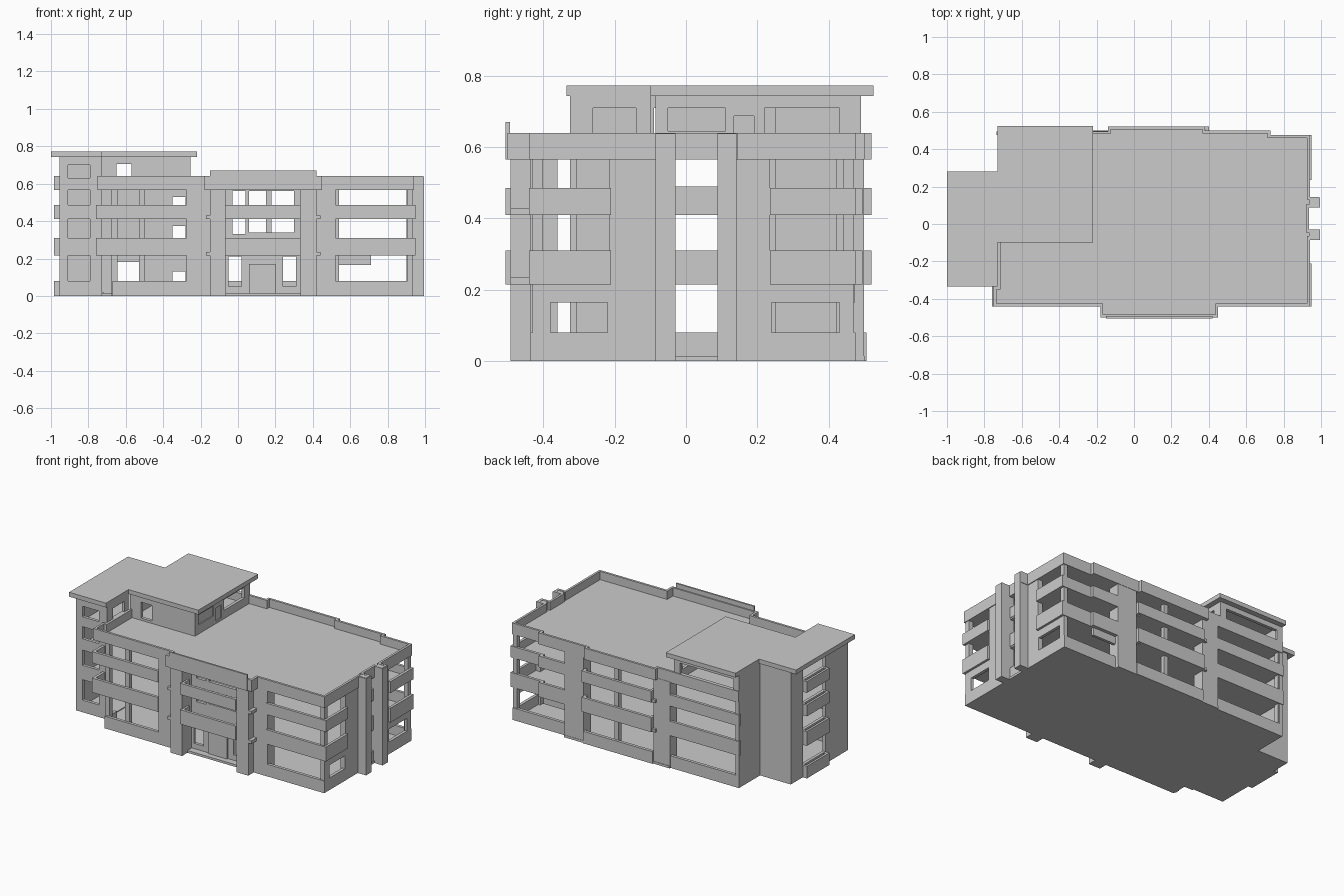
import bpy, bmesh
from mathutils import Vector

if "Cube" in bpy.data.objects:
    bpy.data.objects.remove(bpy.data.objects["Cube"])


def finish(name, bm):
    bmesh.ops.recalc_face_normals(bm, faces=bm.faces)
    me = bpy.data.meshes.new(name)
    bm.to_mesh(me)
    bm.free()
    ob = bpy.data.objects.new(name, me)
    bpy.context.collection.objects.link(ob)
    return ob


def extrude(bm, vec):
    r = bmesh.ops.extrude_face_region(bm, geom=bm.faces[:])
    bmesh.ops.translate(bm, vec=vec, verts=[v for v in r['geom'] if isinstance(v, bmesh.types.BMVert)])


def prism(name, path, z0, z1):
    bm = bmesh.new()
    bm.faces.new([bm.verts.new((x, y, z0)) for x, y in path])
    extrude(bm, (0, 0, z1 - z0))
    return finish(name, bm)


def box(name, x0, x1, y0, y1, z0, z1):
    return prism(name, [(x0, y0), (x1, y0), (x1, y1), (x0, y1)], z0, z1)


def inset(path, t, closed):
    """Mitred offset to the left of the path."""
    p = [Vector(q) for q in path]
    n, out = len(p), []
    for i in range(n):
        a = p[i] - p[i - 1] if (closed or i > 0) else p[1] - p[0]
        b = p[(i + 1) % n] - p[i] if (closed or i < n - 1) else a
        na, nb = Vector((-a.y, a.x)).normalized(), Vector((-b.y, b.x)).normalized()
        out.append(p[i] + (na + nb) * (t / (1 + na.dot(nb))))
    return out


def strip(name, path, t, z0, z1, closed=False):
    """Upright band of thickness t following a plan path."""
    bm = bmesh.new()
    a = [bm.verts.new((x, y, z0)) for x, y in path]
    b = [bm.verts.new((v.x, v.y, z0)) for v in inset(path, t, closed)]
    n = len(a)
    for i in range(n if closed else n - 1):
        j = (i + 1) % n
        bm.faces.new((a[i], a[j], b[j], b[i]))
    extrude(bm, (0, 0, z1 - z0))
    return finish(name, bm)


def wall(name, axis, pos, t, u0, u1, z0, z1, holes=()):
    """Wall running along an axis, with rectangular holes (u0, u1, z0, z1)."""
    us = sorted({u0, u1, *[h[0] for h in holes], *[h[1] for h in holes]})
    zs = sorted({z0, z1, *[h[2] for h in holes], *[h[3] for h in holes]})
    bm = bmesh.new()
    pt = (lambda u, z: (u, pos, z)) if axis == 'x' else (lambda u, z: (pos, u, z))
    g = [[bm.verts.new(pt(u, z)) for z in zs] for u in us]
    for i in range(len(us) - 1):
        for j in range(len(zs) - 1):
            cu, cz = (us[i] + us[i + 1]) / 2, (zs[j] + zs[j + 1]) / 2
            if not any(h[0] < cu < h[1] and h[2] < cz < h[3] for h in holes):
                bm.faces.new((g[i][j], g[i + 1][j], g[i + 1][j + 1], g[i][j + 1]))
    bmesh.ops.delete(bm, geom=[v for v in bm.verts if not v.link_faces], context='VERTS')
    extrude(bm, (0, t, 0) if axis == 'x' else (t, 0, 0))
    return finish(name, bm)


# Main block: floors, roof and parapet
outline = [(-.75, -.44), (-.18, -.44), (-.18, -.5), (.45, -.5), (.45, -.44), (.94, -.44),
           (.94, -.08), (.99, -.08), (.99, -.03), (.935, -.03), (.935, .09), (.99, .09),
           (.99, .145), (.94, .145), (.94, .475), (.73, .475), (.73, .5), (.38, .5),
           (.38, .52), (-.14, .52), (-.14, .495), (-.73, .495), (-.73, -.335), (-.75, -.335)]
floor_plan = inset(outline, .008, True)
for i, z in enumerate((.215, .41, .565)):
    prism(f"floor_slab_{i}", floor_plan, z, z + .02)
base = [(-.67, -.435), (-.15, -.435), (-.15, -.49), (-.07, -.49), (-.07, -.435), (.335, -.435),
        (.335, -.49), (.42, -.49), (.42, -.435), (.935, -.435), (.935, .475), (.54, .475),
        (.54, .5), (-.23, .5), (-.23, .49), (-.73, .49), (-.73, -.335), (-.67, -.335)]
prism("ground_slab", base, 0, .015)
strip("roof_parapet", outline, .015, .565, .64, True)
box("raised_front_parapet", -.15, .42, -.505, -.493, .565, .67)

# Balcony bands on the two upper floors
bands = {
    "front_left": [(-.76, -.33), (-.76, -.44), (-.275, -.44)],
    "front_centre": [(-.07, -.43), (-.07, -.505), (.335, -.505), (.335, -.43)],
    "right_front_corner": [(.51, -.44), (.95, -.44), (.95, -.21)],
    "right_back_corner": [(.95, .235), (.95, .475), (.73, .475), (.73, .495), (.54, .495)],
    "back_centre": [(.40, .48), (.40, .52), (-.11, .52), (-.11, .48)],
    "back_left": [(-.23, .495), (-.735, .495)],
}
for name, path in bands.items():
    for i, (z0, z1) in enumerate(((.215, .31), (.41, .485))):
        strip(f"{name}_band_{i}", path, .018, z0, z1)

# Ground floor sills
sills = {
    "front_left": [(-.67, -.335), (-.67, -.435), (-.275, -.435)],
    "front_right": [(.51, -.435), (.935, -.435)],
    "back_right": [(.935, .475), (.54, .475)],
    "back_centre": [(.40, .505), (-.11, .505)],
    "back_left": [(-.23, .49), (-.73, .49)],
}
for name, path in sills.items():
    strip(f"{name}_sill", path, .02, 0, .08)
box("back_ground_lintel", .54, .71, .455, .473, .165, .215)

# Full height piers and corner posts
for i, s in enumerate((-1, 1)):
    fx = lambda d: .135 + s * d
    for nm, d0, d1, y in (("inner", .2, .285, -.492), ("outer", .285, .385, -.436)):
        x0, x1 = sorted((fx(d0), fx(d1)))
        box(f"front_{nm}_pier_{i}", x0, x1, y, -.36, 0, .57)
box("front_left_side_pier", -.275, -.23, -.436, -.36, 0, .57)
box("back_right_pier", .40, .54, .42, .498, 0, .57)
box("back_left_pier", -.23, -.11, .42, .497, 0, .57)
for nm, x, y in (("front_right", .905, -.43), ("back_right", .905, .44), ("front_left", -.675, -.42),
                 ("back_left", -.73, .455), ("front_mid", -.53, -.42), ("back_mid", .15, .46)):
    box(f"{nm}_post", x, x + .03, y, y + .03, 0, .57)

# Right side: solid walls, ground windows and stair bay
wall("right_front_wall", 'y', .90, .035, -.215, -.03, 0, .57)
wall("right_back_wall", 'y', .90, .035, .09, .235, 0, .57)
wall("right_front_ground_wall", 'y', .915, .02, -.43, -.215, 0, .215, [(-.38, -.22, .08, .165)])
wall("right_back_ground_wall", 'y', .915, .02, .235, .47, 0, .215, [(.24, .43, .08, .165)])
for i, (y0, y1) in enumerate(((-.085, -.03), (.088, .142))):
    box(f"stair_bay_pier_{i}", .935, .995, y0, y1, 0, .638)
for i, (z0, z1) in enumerate(((.01, .08), (.225, .31), (.42, .49))):
    box(f"stair_bay_panel_{i}", .91, .93, -.03, .088, z0, z1)

# Recessed entrance wall and door
wall("entrance_wall", 'x', -.39, .02, -.15, .42, 0, .565,
     [(-.05, .02, .05, .21), (.24, .31, .05, .21), (-.03, .04, .33, .41), (.06, .3, .34, .41),
      (-.03, .04, .485, .56), (.06, .3, .485, .56)])
box("entrance_door", .06, .2, -.4, -.385, .012, .17)

# Core below and inside the penthouse
wall("core_front_wall", 'x', -.085, .02, -.73, -.25, 0, .565,
     [(-.35, -.28, .02, .13), (-.35, -.28, .31, .375), (-.35, -.28, .485, .53), (-.65, -.52, .03, .18)])
wall("core_left_wall", 'y', -.73, .02, .25, .49, 0, .745)
wall("penthouse_front_wall", 'x', -.085, .02, -.73, -.255, .585, .745, [(-.65, -.57, .6, .705)])
wall("penthouse_right_wall", 'y', -.275, .02, -.085, .49, .585, .745,
     [(-.05, .11, .645, .71), (.135, .19, .6, .687), (.22, .43, .64, .71)])
box("penthouse_window_pane", -.268, -.262, -.05, .11, .645, .71)
box("penthouse_door", -.268, -.262, .135, .19, .6, .687)
wall("penthouse_back_wall", 'x', .47, .02, -.73, -.255, .585, .745, [(-.69, -.3, .64, .71)])

# Left tower with side balconies
levels = [(.08, .215), (.31, .41), (.485, .565), (.63, .7)]
wall("tower_front_wall", 'x', -.325, .02, -.955, -.73, 0, .745, [(-.91, -.79, *z) for z in levels])
wall("tower_left_wall", 'y', -.955, .02, -.325, .27, 0, .745,
     [(-.09, .145, *z) for z in levels[:3] + [(.64, .71)]])
wall("tower_back_wall", 'x', .25, .02, -.955, -.73, 0, .745)
wall("tower_right_wall", 'y', -.75, .02, -.325, -.1, .565, .745, [(-.26, -.14, .64, .71)])
for i, z in enumerate((0, .215, .41, .565)):
    box(f"tower_floor_{i}", -.95, -.72, -.32, .265, z, z + .02)
for i, (z0, z1) in enumerate(((0, .08), (.215, .31), (.41, .485), (.565, .64))):
    strip(f"tower_balcony_{i}", [(-.95, .145), (-.985, .145), (-.985, -.09), (-.95, -.09)], .015, z0, z1)
    box(f"tower_balcony_floor_{i}", -.98, -.95, -.085, .14, z0, z0 + .02)

# Overhanging upper roof
prism("upper_roof", [(-1, -.335), (-.73, -.335), (-.73, -.1), (-.22, -.1), (-.22, .525),
                     (-.73, .525), (-.73, .28), (-1, .28)], .743, .772)
